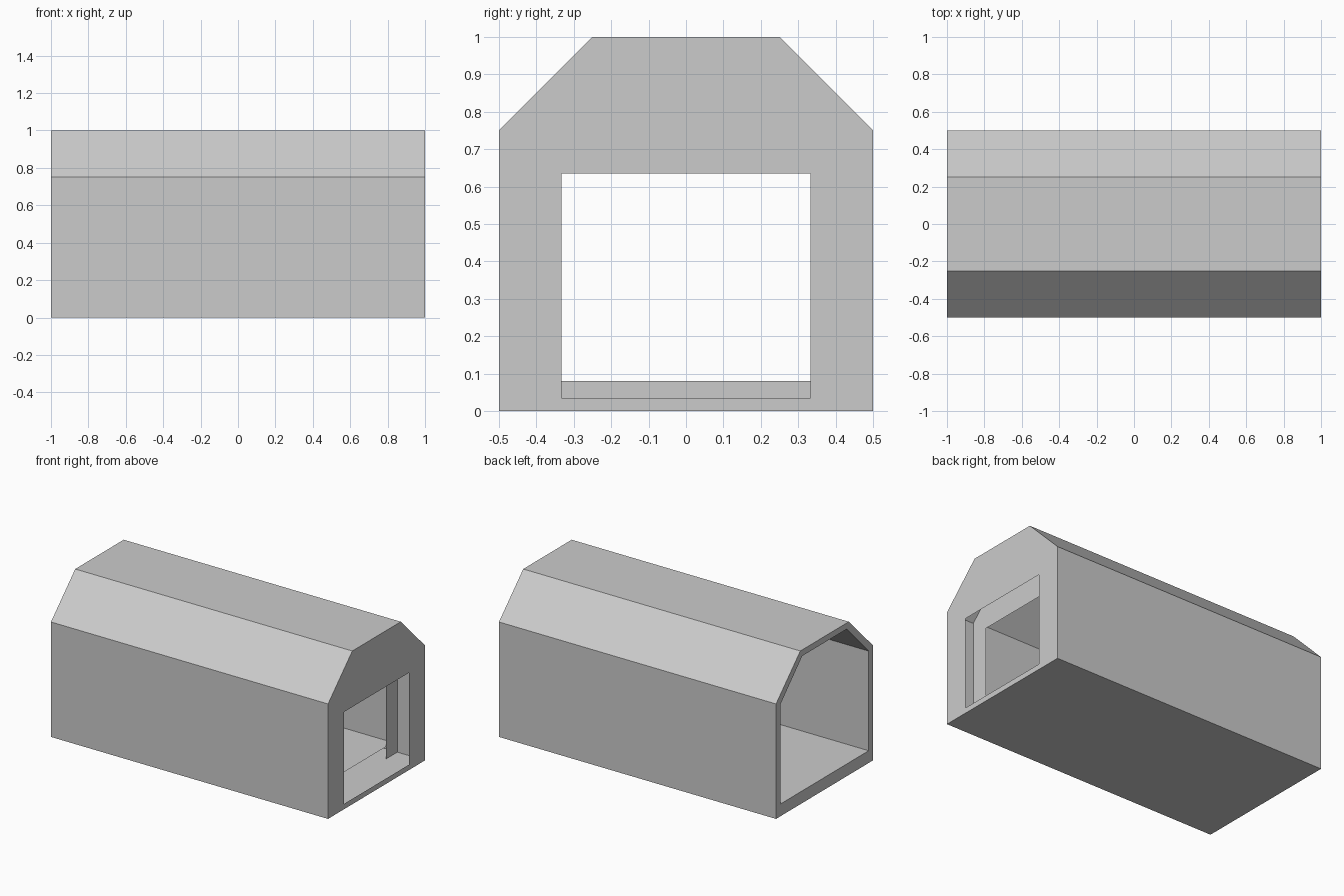
import bpy
import bmesh
from mathutils import Vector

cube = bpy.data.objects.get("Cube")
if cube:
    bpy.data.objects.remove(cube, do_unlink=True)

GREY = (0.6, 0.6, 0.6, 1)
grey = bpy.data.materials.new("light_grey")
grey.use_nodes = True
grey.diffuse_color = GREY
grey.node_tree.nodes["Principled BSDF"].inputs["Base Color"].default_value = GREY


def mirrored(half):
    """Close a right-hand outline (y, z) with its mirror image."""
    return half + [(-y, z) for y, z in reversed(half)]


def finish(bm, name):
    mesh = bpy.data.meshes.new(name)
    bm.to_mesh(mesh)
    bm.free()
    mesh.materials.append(grey)
    obj = bpy.data.objects.new(name, mesh)
    bpy.context.collection.objects.link(obj)
    return obj


def sleeve(name, outline, x0, x1, inward=False):
    """Sweep a closed outline along x, leaving both ends open."""
    bm = bmesh.new()
    rings = [[bm.verts.new((x, y, z)) for y, z in outline] for x in (x0, x1)]
    for i in range(len(outline)):
        j = (i + 1) % len(outline)
        bm.faces.new((rings[0][i], rings[0][j], rings[1][j], rings[1][i]))
    centre = Vector(((x0 + x1) / 2, 0, 0.5))
    bm.normal_update()
    for f in bm.faces:
        outward = f.normal.dot(f.calc_center_median() - centre) > 0
        if outward == inward:
            f.normal_flip()
    return finish(bm, name)


def end_panel(name, loops, x, facing):
    """Flat panel across x; a second loop makes an opening."""
    bm = bmesh.new()
    edges = []
    for loop in loops:
        vs = [bm.verts.new((x, y, z)) for y, z in loop]
        edges += [bm.edges.new((vs[i - 1], vs[i])) for i in range(len(vs))]
    bmesh.ops.triangle_fill(bm, edges=edges, use_beauty=True,
                            normal=(facing, 0, 0))
    bm.normal_update()
    for f in bm.faces:
        if f.normal.x * facing < 0:
            f.normal_flip()
    return finish(bm, name)


# Outlines
shell = mirrored([(0.5, 0), (0.5, 0.75), (0.25, 1)])
lining = mirrored([(0.455, 0.08), (0.455, 0.73), (0.23, 0.96)])
doorway = mirrored([(0.333, 0.035), (0.333, 0.635)])
arch = mirrored([(0.5, 0), (0.5, 0.75), (0.25, 1)]) + [
    (-0.385, 0), (-0.385, 0.667), (0.385, 0.667), (0.385, 0)]

# Outer walls, roof and base
sleeve("outer_shell", shell, -1, 1)

# Inner tunnel, open at the far end
sleeve("inner_lining", lining, -1, 0.8, inward=True)
end_panel("open_end_rim", [shell, lining], -1, -1)

# Wall with the doorway, and the frame behind it
end_panel("door_wall", [shell, doorway], 1, 1)
end_panel("inner_frame", [arch], 0.8, 1)
